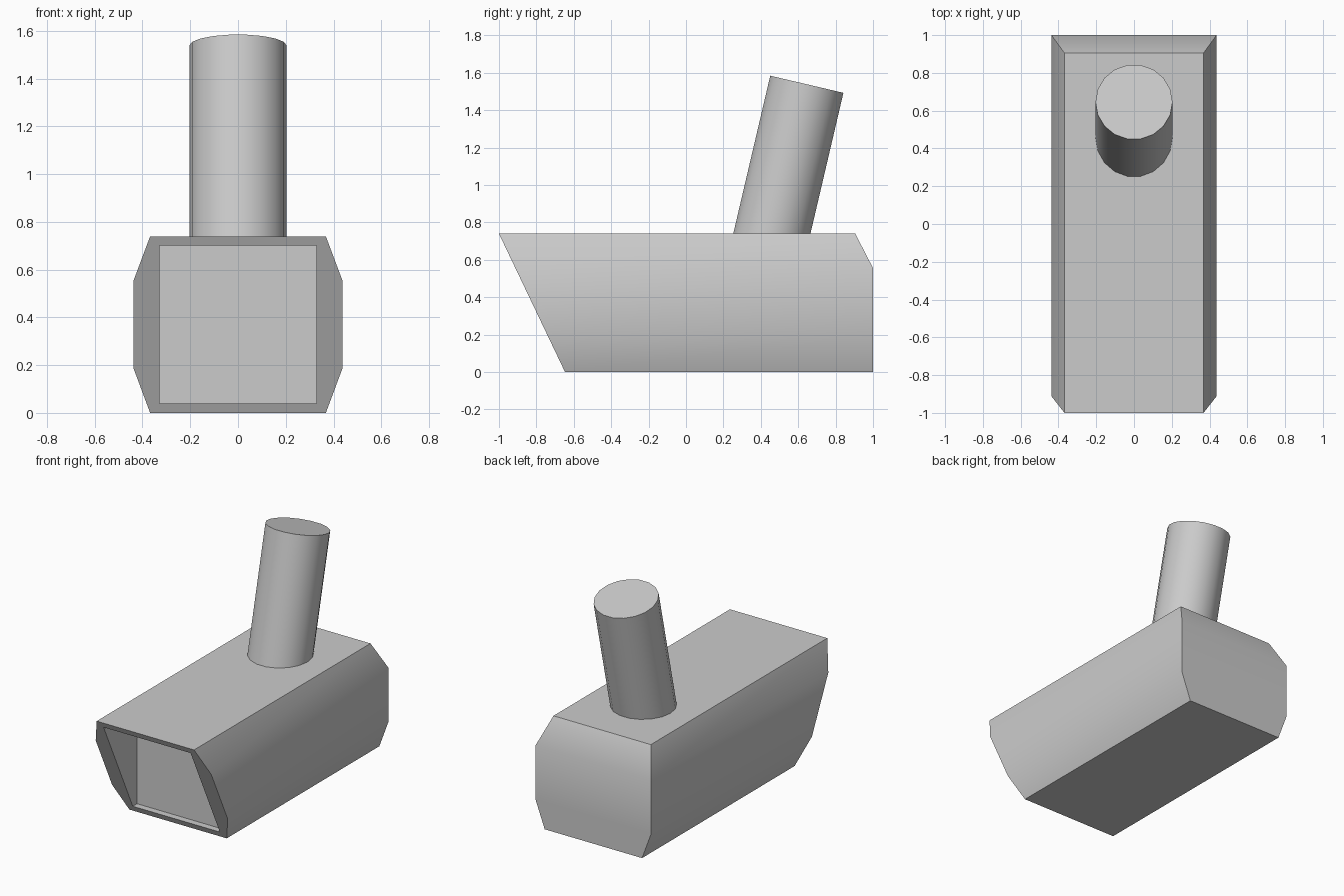
import bpy, bmesh
from mathutils import Vector, Matrix

if "Cube" in bpy.data.objects:
    bpy.data.objects.remove(bpy.data.objects["Cube"])

H = 0.739                                   # body height


def slant(z):                               # y of the sloping mouth at height z
    return -1 + 0.353 * (H - z) / H


def make_object(name, bm):
    bmesh.ops.recalc_face_normals(bm, faces=bm.faces)
    mesh = bpy.data.meshes.new(name)
    bm.to_mesh(mesh)
    bm.free()
    ob = bpy.data.objects.new(name, mesh)
    bpy.context.collection.objects.link(ob)
    bpy.ops.object.select_all(action='DESELECT')
    ob.select_set(True)
    bpy.context.view_layer.objects.active = ob
    bpy.ops.object.shade_smooth_by_angle(angle=0.6)
    return ob


# Body: eight-sided tube with sloping mouth and chamfered back
half = [(0.368, 0), (0.437, 0.185), (0.437, 0.555), (0.368, H)]
profile = half + [(-x, z) for x, z in reversed(half)]
bm = bmesh.new()
front = [bm.verts.new((x, slant(z), z)) for x, z in profile]
back = [bm.verts.new((x, 0.905 if z == H else 1.0, z)) for x, z in profile]
for i in range(8):
    j = (i + 1) % 8
    bm.faces.new((front[i], front[j], back[j], back[i]))
for a, b in ((0, 7), (1, 6), (2, 5)):
    bm.faces.new((back[a], back[a + 1], back[b - 1], back[b]))

# Mouth: flat rim around a shallow rectangular recess
opening = [(0.329, 0.04), (0.329, 0.7), (-0.329, 0.7), (-0.329, 0.04)]
inner = [bm.verts.new((x, slant(z), z)) for x, z in opening]
floor = [bm.verts.new((x, -0.62, z)) for x, z in opening]
bm.faces.new(front[0:4] + [inner[1], inner[0]])
bm.faces.new(front[4:8] + [inner[3], inner[2]])
bm.faces.new((front[3], front[4], inner[2], inner[1]))
bm.faces.new((front[7], front[0], inner[0], inner[3]))
for i in range(4):
    j = (i + 1) % 4
    bm.faces.new((inner[i], inner[j], floor[j], floor[i]))
bm.faces.new(floor)
make_object("body", bm)

# Neck: tilted 18-sided cylinder standing on the body
top = Vector((0, 0.646, 1.538))
axis = Vector((0, 0.228, 0.974)).normalized()
length = 0.88
bm = bmesh.new()
bmesh.ops.create_cone(bm, cap_ends=True, segments=18, radius1=0.204,
                      radius2=0.204, depth=length,
                      matrix=Matrix.Translation(top - axis * length / 2)
                      @ Vector((0, 0, 1)).rotation_difference(axis).to_matrix().to_4x4()
                      @ Matrix.Rotation(1.5707963, 4, 'Z'))
make_object("neck", bm)
